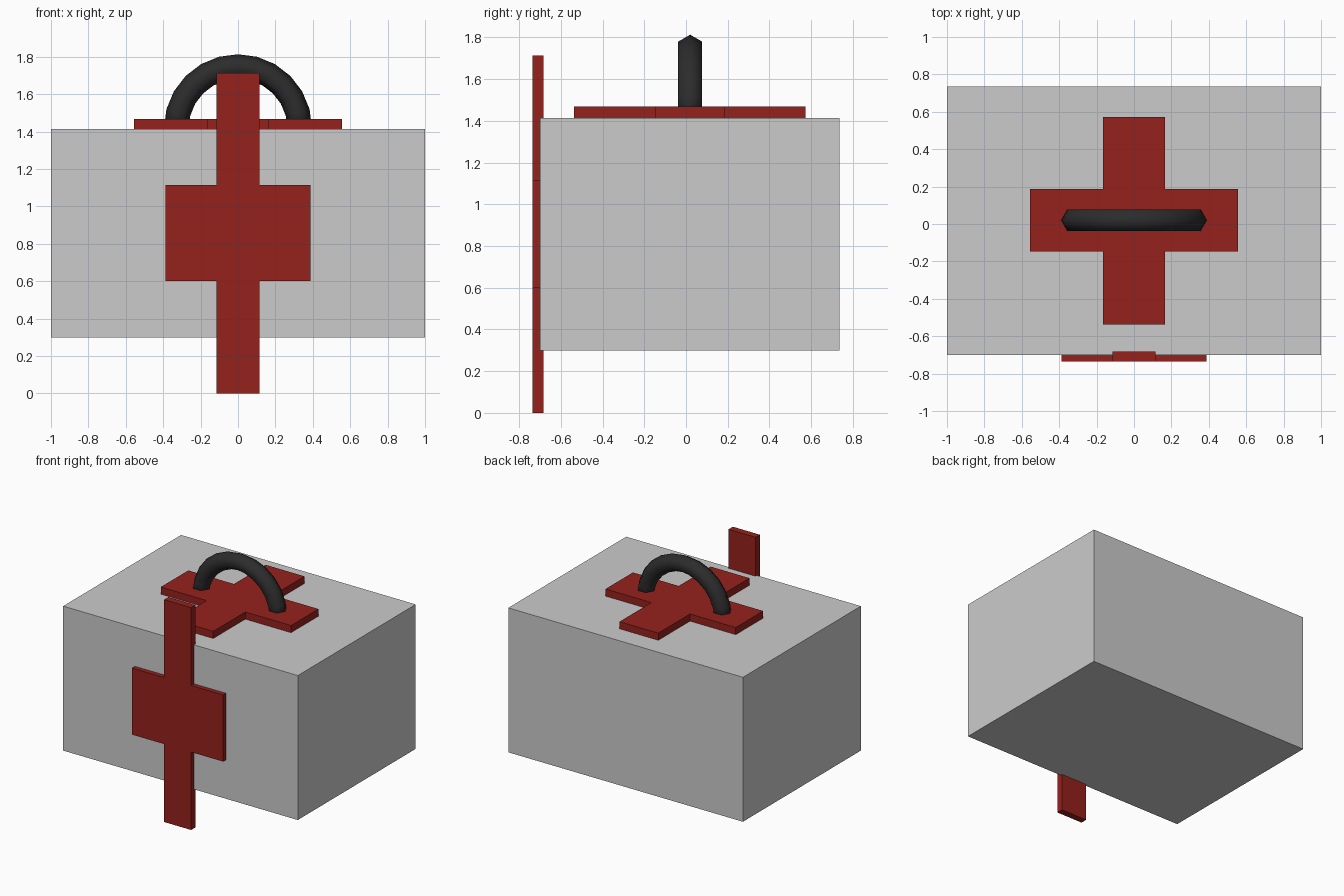
import bpy, bmesh
from math import pi, cos, sin
from mathutils import Vector

if "Cube" in bpy.data.objects:
    bpy.data.objects.remove(bpy.data.objects["Cube"])


def material(name, rgb):
    m = bpy.data.materials.new(name)
    m.diffuse_color = (*rgb, 1)
    m.use_nodes = True
    m.node_tree.nodes["Principled BSDF"].inputs["Base Color"].default_value = m.diffuse_color
    return m


def finish(bm, name, mat=None, smooth=False):
    bmesh.ops.recalc_face_normals(bm, faces=bm.faces[:])
    for f in bm.faces:
        f.smooth = smooth
    me = bpy.data.meshes.new(name)
    bm.to_mesh(me)
    bm.free()
    ob = bpy.data.objects.new(name, me)
    bpy.context.collection.objects.link(ob)
    if mat:
        me.materials.append(mat)
    return ob


def box(name, lo, hi):
    bm = bmesh.new()
    lo, hi = Vector(lo), Vector(hi)
    bmesh.ops.create_cube(bm, size=1)
    bmesh.ops.scale(bm, vec=hi - lo, verts=bm.verts)
    bmesh.ops.translate(bm, vec=(lo + hi) / 2, verts=bm.verts)
    return finish(bm, name)


def cross(name, bar_x, bar_v, arm_x, arm_v, place, depth, mat):
    """Plus-shaped plate: tall bar with side arms, extruded by depth."""
    (v0, v1), (a0, a1) = bar_v, arm_v
    right = [(bar_x, v0), (bar_x, a0), (arm_x, a0), (arm_x, a1), (bar_x, a1), (bar_x, v1)]
    outline = right + [(-x, v) for x, v in reversed(right)]
    bm = bmesh.new()
    face = bm.faces.new([bm.verts.new(place(x, v)) for x, v in outline])
    ext = bmesh.ops.extrude_face_region(bm, geom=[face], use_keep_orig=True)
    moved = [g for g in ext["geom"] if isinstance(g, bmesh.types.BMVert)]
    bmesh.ops.translate(bm, vec=depth, verts=moved)
    return finish(bm, name, mat)


def arch(name, centre, major, minor, steps, sides, mat):
    """Half ring in the xz plane with a polygonal section."""
    bm = bmesh.new()
    rings = []
    for i in range(steps + 1):
        a = pi * i / steps
        ring = []
        for j in range(sides):
            b = 2 * pi * j / sides
            r = major + minor * cos(b)
            ring.append(bm.verts.new(Vector(centre) + Vector((r * cos(a), minor * sin(b), r * sin(a)))))
        rings.append(ring)
    for p, q in zip(rings, rings[1:]):
        for j in range(sides):
            k = (j + 1) % sides
            bm.faces.new((p[j], p[k], q[k], q[j]))
    bm.faces.new(rings[0])
    bm.faces.new(rings[-1])
    return finish(bm, name, mat, smooth=True)


red = material("red", (0.30, 0.015, 0.012))
black = material("black", (0.025, 0.025, 0.025))

# Case body
box("case_body", (-1, -0.70, 0.30), (1, 0.735, 1.413))

# Cross on the front, overhanging above and below the case
cross("front_cross", 0.115, (0, 1.713), 0.388, (0.60, 1.113),
      lambda x, v: (x, -0.735, v), (0, 0.052, 0), red)

# Cross on the lid
cross("lid_cross", 0.165, (-0.537, 0.573), 0.555, (-0.147, 0.187),
      lambda x, v: (x, v, 1.40), (0, 0, 0.068), red)

# Carrying handle
arch("handle", (0, 0.02, 1.417), 0.33, 0.066, 12, 6, black)
